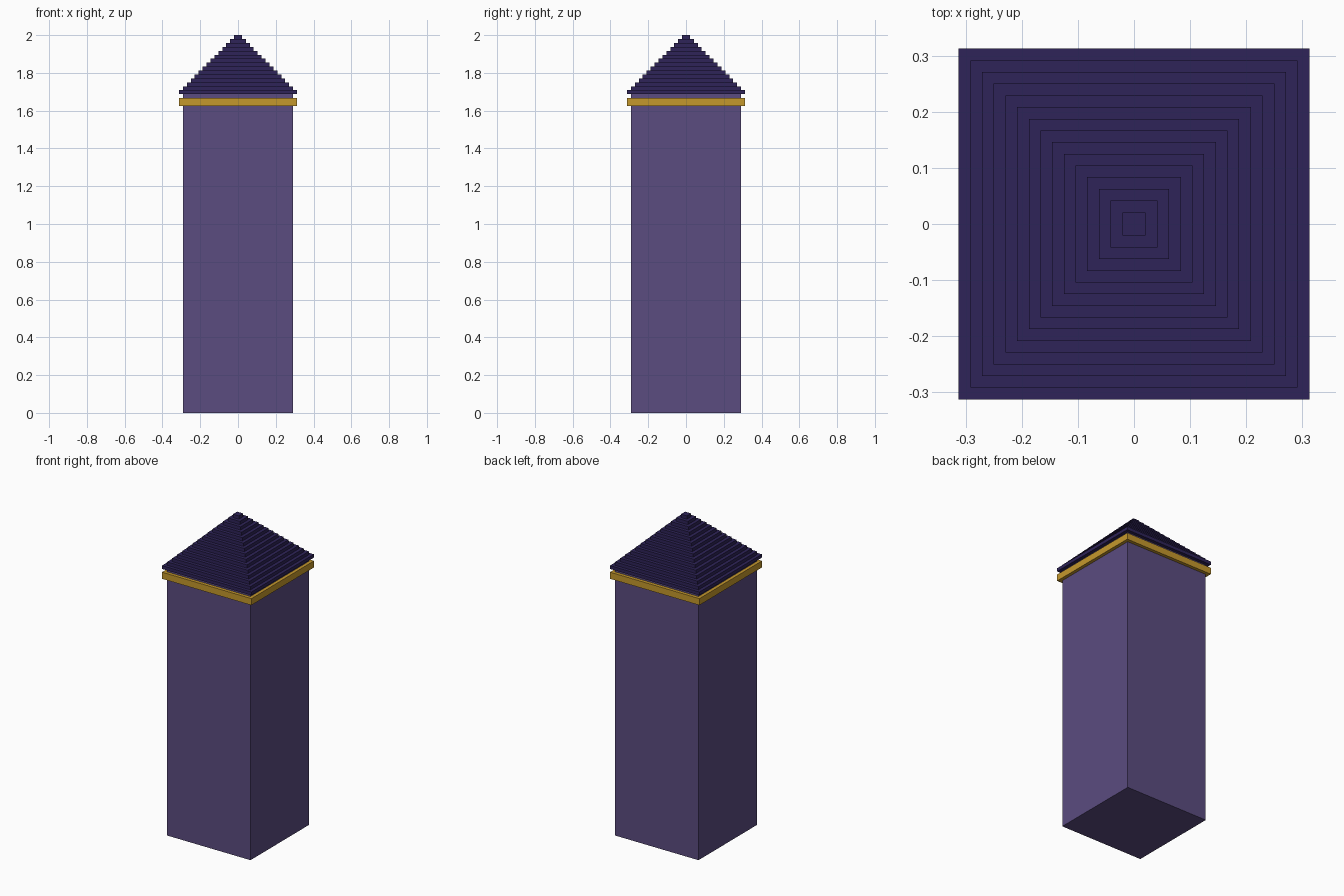
import bpy
import bmesh

cube = bpy.data.objects.get("Cube")
if cube:
    bpy.data.objects.remove(cube, do_unlink=True)

U = 1 / 48      # one block unit
STEPS = 15      # roof courses, each one unit high


def material(name, srgb):
    linear = [((c / 255 + 0.055) / 1.055) ** 2.4 for c in srgb] + [1.0]
    mat = bpy.data.materials.new(name)
    mat.use_nodes = True
    mat.diffuse_color = linear
    mat.node_tree.nodes["Principled BSDF"].inputs["Base Color"].default_value = linear
    return mat


def square_loft(name, profile, mat, closed=False):
    """Sweep a (half width, height) profile, in block units, around a square."""
    bm = bmesh.new()
    rings = [[bm.verts.new((sx * h * U, sy * h * U, z * U))
              for sx, sy in ((-1, -1), (1, -1), (1, 1), (-1, 1))]
             for h, z in profile]
    pairs = list(zip(rings, rings[1:]))
    if closed:
        pairs.append((rings[-1], rings[0]))
    else:
        bm.faces.new(rings[0][::-1])
        bm.faces.new(rings[-1])
    for low, high in pairs:
        for i in range(4):
            j = (i + 1) % 4
            bm.faces.new((low[i], low[j], high[j], high[i]))
    bmesh.ops.recalc_face_normals(bm, faces=bm.faces)
    mesh = bpy.data.meshes.new(name)
    bm.to_mesh(mesh)
    bm.free()
    mesh.materials.append(mat)
    obj = bpy.data.objects.new(name, mesh)
    bpy.context.collection.objects.link(obj)
    return obj


purple = material("wall purple", (91, 76, 128))
gold = material("trim gold", (197, 152, 44))
indigo = material("roof indigo", (46, 35, 88))

# Tower shaft
square_loft("tower_shaft", [(14, 0), (14, 81)], purple)

# Gold band wrapped around the shaft
square_loft("gold_band", [(14, 78), (15, 78), (15, 80), (14, 80)], gold, closed=True)

# Stepped pyramid roof
steps = []
for i in range(STEPS):
    steps += [(STEPS - i, 81 + i), (STEPS - i, 82 + i)]
square_loft("stepped_roof", steps, indigo)
